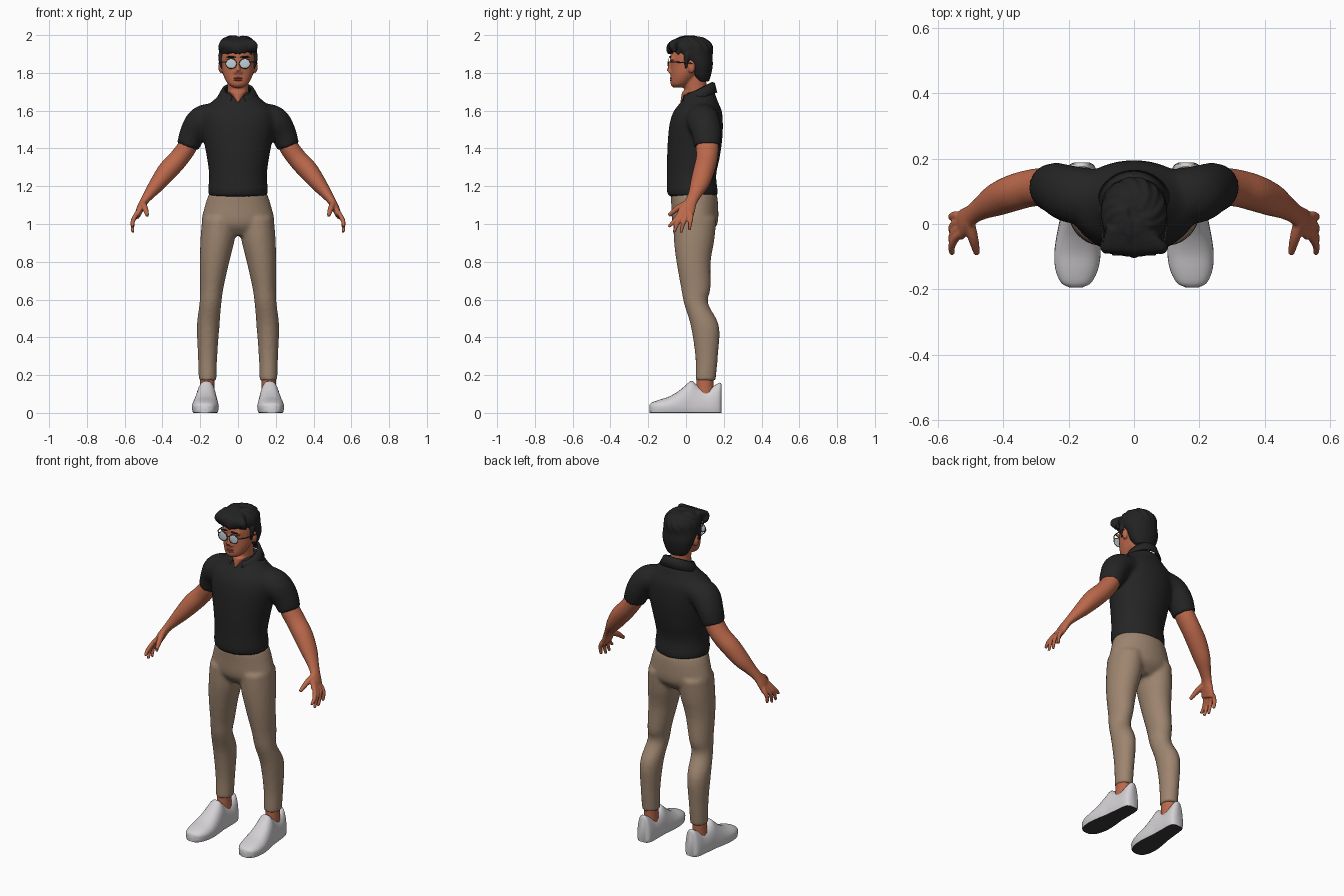
import bpy, bmesh, math, random
from mathutils import Vector, Matrix

cube = bpy.data.objects.get("Cube")
if cube:
    bpy.data.objects.remove(cube)
random.seed(4)


def material(name, *rgb):
    m = bpy.data.materials.new(name)
    m.use_nodes = True
    m.diffuse_color = (*rgb, 1)
    node = m.node_tree.nodes["Principled BSDF"]
    node.inputs["Base Color"].default_value = (*rgb, 1)
    node.inputs["Roughness"].default_value = 0.8
    return m


SKIN = material("warm skin", 0.5, 0.14, 0.07)
LIP = material("lip", 0.34, 0.085, 0.05)
SHIRT = material("charcoal cloth", 0.018, 0.018, 0.018)
HAIR = material("black hair", 0.016, 0.016, 0.017)
TAN = material("tan cloth", 0.34, 0.235, 0.16)
WHITE = material("white leather", 0.66, 0.64, 0.66)
SOLE = material("dark rubber", 0.04, 0.04, 0.045)
LENS = material("pale lens", 0.55, 0.62, 0.68)
FRAME = material("dark metal", 0.05, 0.045, 0.045)


def finish(bm, name, mats, voxel=0, smooth=0, subsurf=0):
    """Turn a bmesh into an object, optionally fused and smoothed."""
    bmesh.ops.recalc_face_normals(bm, faces=bm.faces)
    for f in bm.faces:
        f.smooth = True
    me = bpy.data.meshes.new(name)
    bm.to_mesh(me)
    bm.free()
    ob = bpy.data.objects.new(name, me)
    bpy.context.collection.objects.link(ob)
    for m in mats:
        me.materials.append(m)
    if voxel:
        mod = ob.modifiers.new("fuse", 'REMESH')
        mod.mode, mod.voxel_size, mod.use_smooth_shade = 'VOXEL', voxel, True
    if smooth:
        mod = ob.modifiers.new("relax", 'SMOOTH')
        mod.factor, mod.iterations = 0.5, smooth
    if subsurf:
        mod = ob.modifiers.new("round", 'SUBSURF')
        mod.levels = mod.render_levels = subsurf
    return ob


def skin_rings(bm, rings):
    """Bridge rings of points and cap both ends."""
    rows = [[bm.verts.new(p) for p in r] for r in rings]
    n = len(rows[0])
    for lo, hi in zip(rows, rows[1:]):
        for i in range(n):
            j = (i + 1) % n
            bm.faces.new((lo[i], lo[j], hi[j], hi[i]))
    bm.faces.new(rows[0])
    bm.faces.new(rows[-1])


def spline(stations, steps=4):
    """Catmull-Rom resampling of stations."""
    s = [Vector(p) for p in stations]
    s = [s[0] * 2 - s[1]] + s + [s[-1] * 2 - s[-2]]
    out = []
    for a, b, c, d in zip(s, s[1:], s[2:], s[3:]):
        for k in range(steps):
            t = k / steps
            out.append((b * 2 + (c - a) * t + (a * 2 - b * 5 + c * 4 - d) * t * t
                        + (b * 3 - a - c * 3 + d) * t ** 3) / 2)
    return out + [s[-2]]


def limb(bm, stations, side=1, upright=False, n=24):
    """Tube through (x, y, z, a, b); upright keeps its rings level."""
    pts = spline([(p[0] * side, *p[1:4], p[-1]) for p in stations])
    pos = [p.to_3d() if len(p) < 4 else Vector(p[:3]) for p in pts]
    axis = (pos[-1] - pos[0]).normalized()
    ref = Vector((1, 0, 0)) if abs(axis.y) > 0.8 else Vector((0, 1, 0))
    rings = []
    for i, p in enumerate(pts):
        t = pos[min(i + 1, len(pos) - 1)] - pos[max(i - 1, 0)]
        t = Vector((0, 0, 1)) if upright else t.normalized()
        v = (ref - t * t.dot(ref)).normalized()
        u = v.cross(t)
        rings.append([pos[i] + u * p[3] * math.cos(w) + v * p[4] * math.sin(w)
                      for w in (math.tau * k / n for k in range(n))])
    skin_rings(bm, rings)


def blob(bm, centre, size):
    bmesh.ops.create_uvsphere(bm, u_segments=20, v_segments=12, radius=1,
                              matrix=Matrix.Translation(centre) @ Matrix.Diagonal((*size, 1)))


# Shirt: trunk and short sleeves fused
bm = bmesh.new()
trunk = [(1.145, .036, .152, .13), (1.18, .033, .158, .134), (1.26, .03, .153, .13),
         (1.36, .04, .166, .14), (1.46, .049, .186, .144), (1.54, .055, .197, .14),
         (1.60, .063, .19, .126), (1.65, .072, .135, .096), (1.7, .077, .083, .074)]
limb(bm, [(0, y, z, a, b) for z, y, a, b in trunk], upright=True, n=40)
for s in (1, -1):
    limb(bm, [(.1, .08, 1.575, .07, .085), (.19, .09, 1.548, .078, .088),
              (.237, .108, 1.485, .07, .08), (.266, .112, 1.41, .06, .069)], s)
finish(bm, "polo_shirt", [SHIRT], voxel=.011, smooth=5)

# Collar: open folded band, low at the throat and high at the nape
bm = bmesh.new()
rows = []
for k in range(33):
    w = math.radians(22 + 316 * k / 32)
    back = (1 - math.cos(w)) / 2
    rows.append([bm.verts.new((math.sin(w) * r, .067 - math.cos(w) * r * q, z + back * rise))
                 for r, q, z, rise in ((.07, 1, 1.672, .075), (.082, 1, 1.674, .07),
                                       (.108, .87, 1.63, .065))])
for p, q in zip(rows, rows[1:]):
    for i in range(2):
        bm.faces.new((p[i], p[i + 1], q[i + 1], q[i]))
collar = finish(bm, "collar", [SHIRT])
mod = collar.modifiers.new("cloth", 'SOLIDIFY')
mod.thickness, mod.offset = .01, 0

# Trousers: hips and both legs fused
bm = bmesh.new()
limb(bm, [(0, .04, 1.165, .152, .122), (0, .046, 1.1, .174, .124),
          (0, .048, 1.0, .19, .118), (0, .045, .94, .12, .07)], upright=True, n=40)
for s in (1, -1):
    limb(bm, [(.1, .047, 1.03, .09, .114), (.108, .043, .92, .091, .108),
              (.124, .04, .8, .078, .091), (.139, .052, .66, .062, .078),
              (.146, .053, .58, .058, .064), (.158, .1, .46, .06, .075),
              (.161, .109, .3, .051, .06), (.161, .104, .17, .047, .053)], s, True)
finish(bm, "trousers", [TAN], voxel=.011, smooth=4)

# Head: skull, jaw, nose, ears, neck and open throat fused
bm = bmesh.new()
face = [(1.722, -.042, .026, .026), (1.742, -.03, .054, .052), (1.79, -.004, .079, .077),
        (1.84, .016, .088, .097), (1.9, .026, .091, .108), (1.95, .03, .076, .088),
        (1.98, .035, .04, .05)]
limb(bm, [(0, y, z, a, b) for z, y, a, b in face], upright=True)
limb(bm, [(0, .06, 1.6, .06, .06), (0, .053, 1.69, .056, .06), (0, .045, 1.78, .058, .06)],
     upright=True)
limb(bm, [(0, .0, 1.64, .006, .033), (0, .015, 1.7, .045, .036)], upright=True)
limb(bm, [(0, -.078, 1.86, .009), (0, -.085, 1.83, .011), (0, -.09, 1.808, .014)])
for s in (1, -1):
    blob(bm, (s * .012, -.08, 1.803), (.011, .012, .009))
    blob(bm, (s * .09, .03, 1.83), (.014, .019, .032))
    blob(bm, (s * .035, -.073, 1.875), (.03, .013, .01))
finish(bm, "head", [SKIN], voxel=.006, smooth=3)

# Mouth and eyebrows
bm = bmesh.new()
for z in (1.762, 1.772):
    blob(bm, (0, -.076, z), (.024, .01, .006))
finish(bm, "lips", [LIP])
bm = bmesh.new()
for s in (1, -1):
    blob(bm, (s * .037, -.084, 1.884), (.026, .006, .005))
finish(bm, "eyebrows", [HAIR])

# Hair: cap with swept locks
bm = bmesh.new()
cap = [(1.755, .088, .058, .034), (1.79, .08, .08, .053), (1.84, .072, .096, .07),
       (1.89, .046, .101, .094), (1.93, .028, .1, .113), (1.965, .024, .083, .096),
       (1.99, .028, .048, .056)]
limb(bm, [(0, y, z, a, b) for z, y, a, b in cap], upright=True)
for i in range(9):
    x = (i - 4) * .022
    drop = random.uniform(0, .022)
    limb(bm, [(x * .5 - .02, -.01, 1.972, .02), (x * .9, -.07, 1.952, .021),
              (x, -.09 + abs(x) * .3, 1.925, .016),
              (x + .012, -.088 + abs(x) * .3, 1.895 + drop, .005)], n=10)
for i in range(14):
    w = math.tau * i / 14
    h = random.uniform(.005, .015)
    limb(bm, [(math.cos(w + turn) * r, .03 + math.sin(w + turn) * r * 1.15, z + h, t)
              for r, turn, z, t in ((.02, 0, 1.975, .012), (.055, .4, 1.962, .018),
                                    (.086, .8, 1.93, .016), (.094, 1.1, 1.89, .006))], n=10)
for s in (1, -1):
    limb(bm, [(.09, .005, 1.9, .016), (.09, .002, 1.86, .012), (.086, .0, 1.82, .005)], s)
finish(bm, "hair", [HAIR], voxel=.006, smooth=1)

# Eyeglasses: lenses, wire rims, bridge and temples
lenses, wire = bmesh.new(), bmesh.new()
for s in (1, -1):
    centre = Vector((s * .036, -.094, 1.849))
    blob(lenses, centre, (.028, .003, .025))
    loop = [centre + Vector((math.cos(w) * .029, 0, math.sin(w) * .026))
            for w in (math.tau * k / 24 for k in range(25))]
    for p, q in zip(loop, loop[1:]):
        limb(wire, [(*p, .002), (*q, .002)], n=6)
    limb(wire, [(.065, -.092, 1.857, .003), (.094, -.05, 1.857, .003),
                (.101, .035, 1.85, .003)], s, n=6)
limb(wire, [(-.01, -.095, 1.857, .0025), (.01, -.095, 1.857, .0025)], upright=True, n=6)
finish(lenses, "lenses", [LENS])
finish(wire, "glasses_frame", [FRAME])

for s, label in ((1, "left"), (-1, "right")):
    # Arm, palm, fingers and thumb fused
    bm = bmesh.new()
    limb(bm, [(.245, .112, 1.47, .05, .06), (.268, .113, 1.41, .051, .06),
              (.315, .11, 1.345, .052, .057), (.37, .095, 1.285, .053, .056),
              (.425, .073, 1.215, .043, .05), (.468, .048, 1.16, .03, .036),
              (.497, .028, 1.12, .022, .032), (.518, .008, 1.08, .02, .042),
              (.534, -.008, 1.04, .014, .046)], s)
    for base, tip, end in ((-.043, -.092, .984), (-.02, -.064, .956),
                           (.004, -.028, .954), (.027, .018, .968)):
        mid = base * .5 + tip * .5
        limb(bm, [(.527, base * .6, 1.07, .012), (.545, base, 1.04, .0125),
                  (.558, mid, 1.01, .0115), (.557, tip, end, .008)], s, n=12)
    limb(bm, [(.505, .005, 1.11, .018), (.492, -.045, 1.083, .016),
              (.48, -.092, 1.045, .01)], s, n=12)
    finish(bm, label + "_arm", [SKIN], voxel=.005, smooth=3)

    # Ankle
    bm = bmesh.new()
    limb(bm, [(.164, .1, .06, .04, .048), (.163, .1, .13, .038, .045),
              (.162, .102, .22, .04, .045)], s, True)
    finish(bm, label + "_ankle", [SKIN])

    # Shoe: domed sections along its length on a flat dark sole
    bm = bmesh.new()
    outline = [(-.194, .02, .042), (-.18, .046, .055), (-.14, .065, .07), (-.09, .071, .086),
               (-.04, .067, .115), (.0, .061, .148), (.03, .056, .17), (.065, .054, .142),
               (.11, .051, .126), (.15, .048, .145), (.178, .04, .16), (.189, .022, .15)]
    rings = []
    for y, wide, high in spline(outline, 3):
        mid = s * (.169 - y * .045)
        ring = []
        for k in range(28):
            c, d = math.cos(math.tau * k / 28), math.sin(math.tau * k / 28)
            x = mid + math.copysign(abs(c) ** .8, c) * wide
            z = .032 + ((high - .032) * d if d > 0 else -.032 * min(1, abs(d) * 2.2))
            ring.append((x, y, z))
        rings.append(ring)
    skin_rings(bm, rings)
    for f in bm.faces:
        f.material_index = int(f.calc_center_median().z < .004)
    shoe = finish(bm, label + "_shoe", [WHITE, SOLE])
    bpy.context.view_layer.objects.active = shoe
    shoe.select_set(True)
    bpy.ops.object.shade_smooth_by_angle(angle=math.radians(50))
    shoe.select_set(False)
